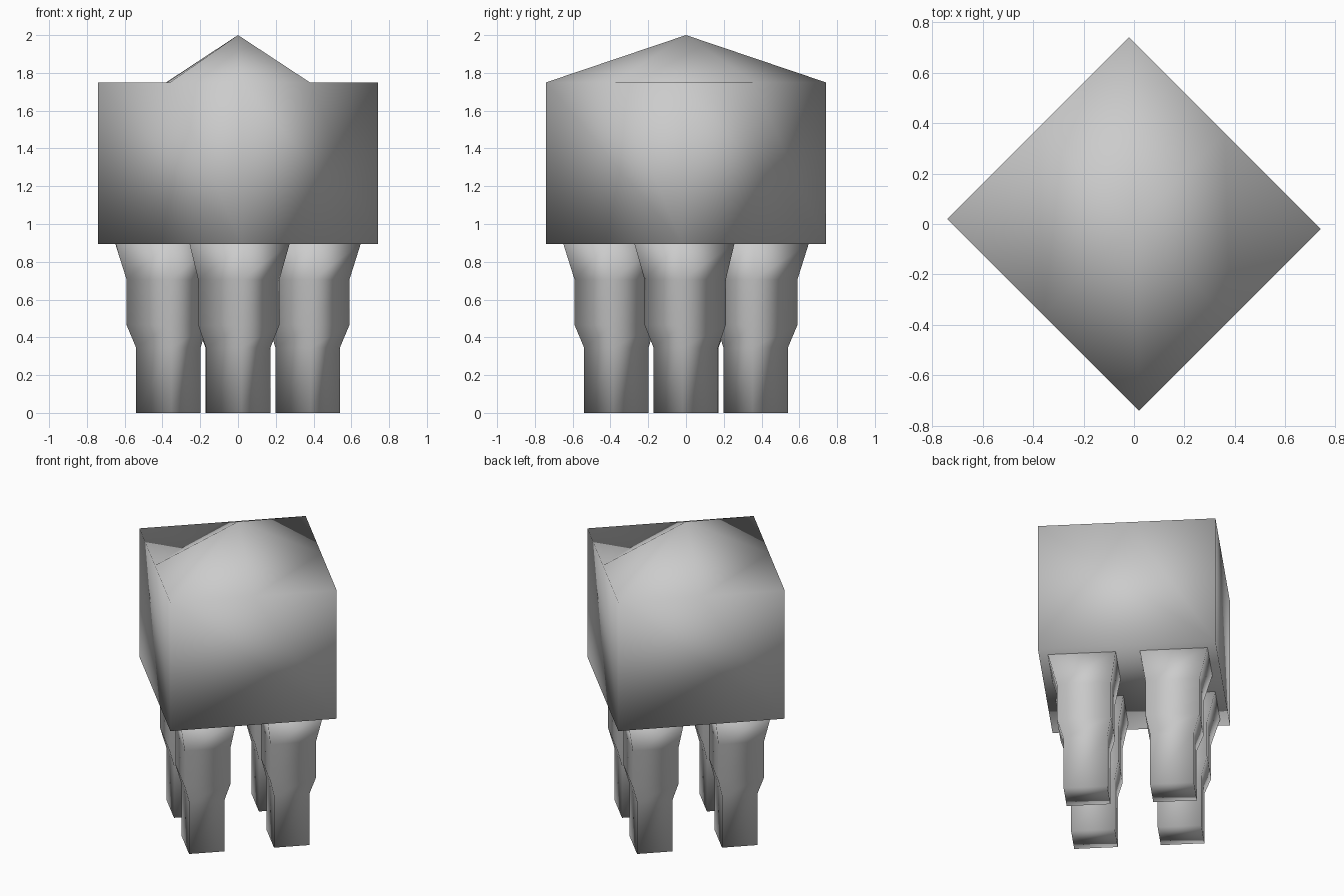
import bpy, bmesh
from math import radians
from mathutils import Matrix

if "Cube" in bpy.data.objects:
    bpy.data.objects.remove(bpy.data.objects["Cube"])

TURN = Matrix.Rotation(radians(45), 4, 'Z')   # whole model stands diagonally


def finish(name, bm):
    bmesh.ops.transform(bm, matrix=TURN, verts=bm.verts)
    bmesh.ops.recalc_face_normals(bm, faces=bm.faces)
    for f in bm.faces:
        f.smooth = True
    mesh = bpy.data.meshes.new(name)
    bm.to_mesh(mesh)
    bm.free()
    ob = bpy.data.objects.new(name, mesh)
    bpy.context.collection.objects.link(ob)
    return ob


def ring(bm, cx, cy, hx, hy, z):
    return [bm.verts.new((cx + sx * hx, cy + sy * hy, z))
            for sx, sy in ((-1, -1), (1, -1), (1, 1), (-1, 1))]


# body: box whose top is a 2 x 2 grid with a raised centre
U, V, Z0, Z1 = 0.509, 0.5375, 0.895, 1.75
bm = bmesh.new()
low = ring(bm, 0, 0, U, V, Z0)
top = ring(bm, 0, 0, U, V, Z1)
mids = [bm.verts.new((top[i].co + top[(i + 1) % 4].co) / 2) for i in range(4)]
peak = bm.verts.new((0, 0, 2.0))
bm.faces.new(low)
for i in range(4):
    j = (i + 1) % 4
    bm.faces.new((low[i], low[j], top[j], mids[i], top[i]))
    corner, prev, nxt = top[i], mids[i - 1], mids[i]
    if i % 2 == 0:      # ridge runs from the centre to the front and back corners
        bm.faces.new((corner, nxt, peak))
        bm.faces.new((corner, peak, prev))
    else:               # left and right corners stay flat
        bm.faces.new((corner, nxt, prev))
        bm.faces.new((nxt, peak, prev))
finish("body", bm)

# legs: stacked rectangular sections (z, centre u, centre v, half u, half v)
SECTIONS = [(0.0, 0.26, 0.262, 0.109, 0.132),
            (0.345, 0.26, 0.262, 0.109, 0.132),
            (0.465, 0.262, 0.268, 0.140, 0.164),
            (0.705, 0.262, 0.268, 0.140, 0.164),
            (0.896, 0.266, 0.278, 0.170, 0.205)]
for end, su, sv in (("front", -1, -1), ("right", 1, -1),
                    ("back", 1, 1), ("left", -1, 1)):
    bm = bmesh.new()
    rings = [ring(bm, su * cu, sv * cv, hu, hv, z) for z, cu, cv, hu, hv in SECTIONS]
    for a, b in zip(rings, rings[1:]):
        for i in range(4):
            j = (i + 1) % 4
            bm.faces.new((a[i], a[j], b[j], b[i]))
    bm.faces.new(rings[0])
    bm.faces.new(rings[-1])
    finish(end + "_leg", bm)
